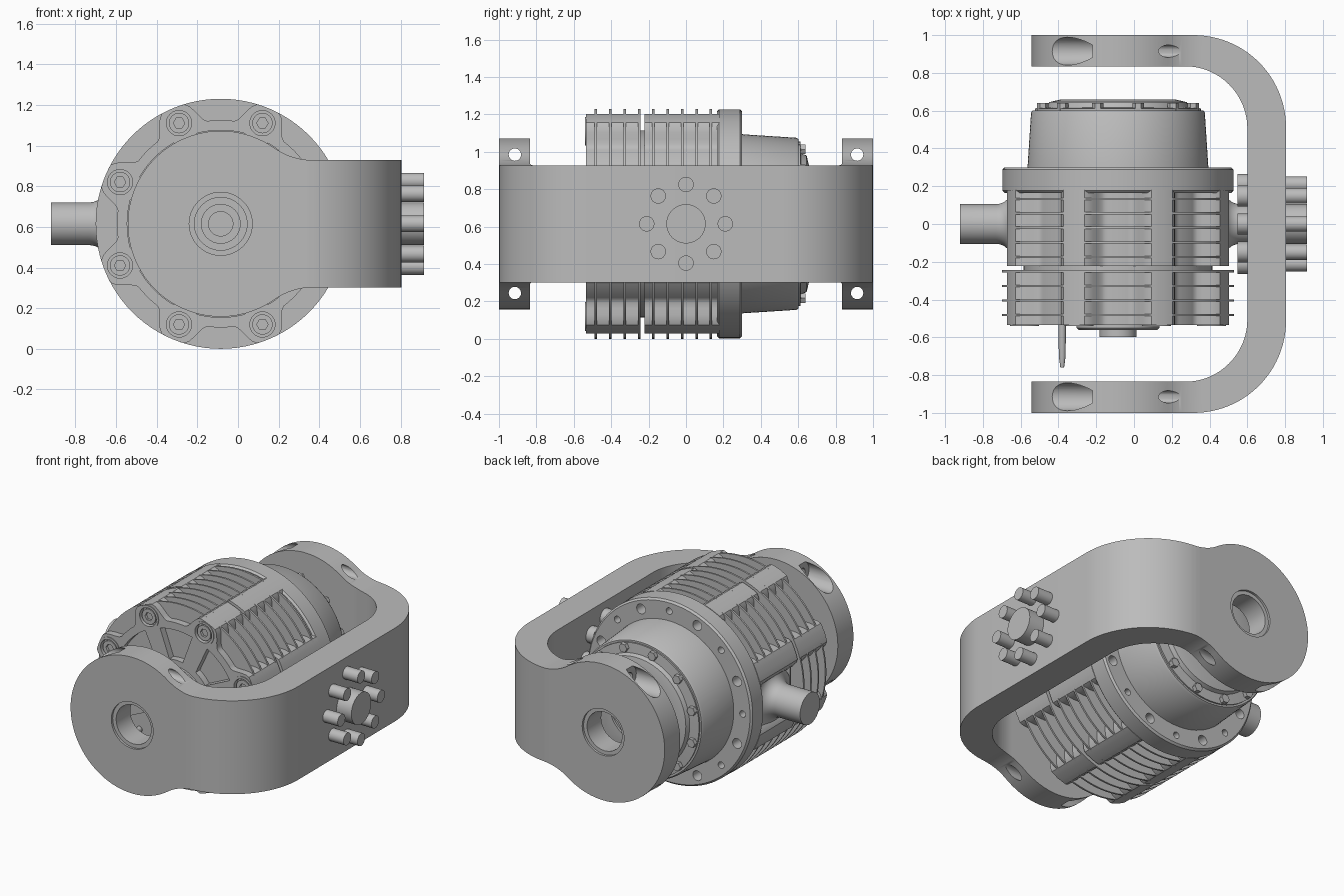
import bpy, bmesh
from math import pi, sin, cos, radians, hypot

if "Cube" in bpy.data.objects:
    bpy.data.objects.remove(bpy.data.objects["Cube"])

AX, AZ = -0.085, 0.615      # motor axis, running along y
R = 0.615                   # largest motor radius
grey = bpy.data.materials.new("cast_grey")
grey.use_nodes = True
COLOUR = (0.5, 0.5, 0.5, 1)
grey.diffuse_color = COLOUR
grey.node_tree.nodes["Principled BSDF"].inputs["Base Color"].default_value = COLOUR
parts = []

PLACE = {"x": lambda u, v, w: (w, u, v),
         "y": lambda u, v, w: (u, w, v),
         "z": lambda u, v, w: (u, v, w)}


def stack(name, rings, axis="y"):
    """Closed solid from equal-length cross-sections [(points, position)]."""
    bm = bmesh.new()
    loops = [[bm.verts.new(PLACE[axis](u, v, w)) for u, v in pts] for pts, w in rings]
    n = len(loops[0])
    for a, b in zip(loops, loops[1:]):
        for i in range(n):
            j = (i + 1) % n
            bm.faces.new((a[i], a[j], b[j], b[i]))
    bm.faces.new(loops[0])
    bm.faces.new(loops[-1][::-1])
    bmesh.ops.recalc_face_normals(bm, faces=bm.faces)
    me = bpy.data.meshes.new(name)
    bm.to_mesh(me)
    bm.free()
    me.materials.append(grey)
    ob = bpy.data.objects.new(name, me)
    bpy.context.collection.objects.link(ob)
    parts.append(ob)
    return ob


def arc(cx, cy, r, a0, a1, n=24):
    return [(cx + r * cos(radians(a0 + (a1 - a0) * i / n)),
             cy + r * sin(radians(a0 + (a1 - a0) * i / n))) for i in range(n + 1)]


def circle(cx, cy, r, n=48):
    return arc(cx, cy, r, 0, 360, n)[:-1]


def lathe(name, profile, axis="y", centre=(AX, AZ), n=64):
    """Turned part from (radius, position) pairs."""
    return stack(name, [(circle(*centre, r, n), w) for r, w in profile], axis)


def rod(name, r, w0, w1, axis="y", centre=(AX, AZ), n=32):
    return lathe(name, [(r, w0), (r, w1)], axis, centre, n)


def polar(r, deg):
    return AX + r * cos(radians(deg)), AZ + r * sin(radians(deg))


def combine(ob, tools, operation="DIFFERENCE"):
    for t in tools:
        m = ob.modifiers.new("cut", "BOOLEAN")
        m.operation, m.solver, m.object = operation, "EXACT", t
    bpy.context.view_layer.update()
    dg = bpy.context.evaluated_depsgraph_get()
    me = bpy.data.meshes.new_from_object(ob.evaluated_get(dg))
    ob.modifiers.clear()
    ob.data = me
    for t in tools:
        parts.remove(t)
        bpy.data.objects.remove(t)


# Yoke: U shape from above, trimmed to the side outline of round ends and a band
outer = [(-0.7, -1)] + arc(0.315, -0.51, 0.49, -90, 0) + arc(0.315, 0.51, 0.49, 0, 90) + [(-0.7, 1)]
inner = [(-0.7, 0.835)] + arc(0.27, 0.505, 0.33, 90, 0) + arc(0.27, -0.505, 0.33, 0, -90) + [(-0.7, -0.835)]
yoke = stack("yoke", [(outer + inner, 0), (outer + inner, 1.23)], "z")
FX, FZ = AX + 0.455, 0.646       # fillet between round end and band
upper = [(1, AZ + 0.313)] + arc(FX, AZ + FZ, 0.333, 270, 234.8, 12)
lower = arc(FX, AZ - FZ, 0.333, 125.2, 90, 12) + [(1, AZ - 0.313)]
side = upper + arc(AX, AZ, 0.457, 54.8, 305.2, 64)[1:-1] + lower
combine(yoke, [stack("side_outline", [(side, -1.2), (side, 1.2)])], "INTERSECT")
cutters = [rod("bore", 0.13, -1.2, 1.2)]
for s in (-1, 1):
    cutters.append(lathe("bore_lip", [(0.155, s * 0.985), (0.155, s * 1.1)]))
    for dz in (-0.37, 0.37):
        spot = (s * 0.915, AZ + dz)
        cutters.append(rod("clamp_hole", 0.033, -0.4, 0.4, "x", spot))
        cutters.append(rod("clamp_counterbore", 0.074, -0.7, -0.22, "x", spot))
combine(yoke, cutters)


# Motor body: eight lobes with hollows between, crossed by thin cooling fins
def lobed(n=192):
    pts = []
    for i in range(n):
        a = 360 * i / n
        off = abs((a % 45) - 22.5)
        t = min(max((15 - off) / 10, 0), 1)
        pts.append(polar(0.51 + (R - 0.51) * t * t * (3 - 2 * t), a))
    return pts


def fin(name, y, trimmed):
    pts = []
    for i in range(96):
        a = 360 * i / 96
        r = min(R, 0.568 / max(abs(cos(radians(a))), 0.01)) if trimmed else R
        pts.append(polar(r, a))
    stack(name, [(pts, y - 0.006), (pts, y + 0.006)])


front_body = stack("front_body", [(lobed(), -0.535), (lobed(), -0.245)])
stack("rear_body", [(lobed(), -0.222), (lobed(), 0.18)])
rod("body_joint", 0.5, -0.26, -0.21, n=64)
for y in (-0.482, -0.405, -0.328, -0.25):
    fin("front_fin", y, False)
for y in (-0.175, -0.098, -0.02, 0.057, 0.132):
    fin("rear_fin", y, True)

# Front face: bolt bosses, counterbores and pockets between the spokes
combine(front_body, [rod("boss", 0.077, -0.54, -0.42, centre=polar(0.536, 22.5 + 45 * k))
                     for k in range(8)], "UNION")
cutters = []
for k in range(8):
    cutters.append(rod("bolt_hole", 0.062, -0.6, -0.505, centre=polar(0.536, 22.5 + 45 * k)))
    a = 45 * k
    pocket = arc(AX, AZ, 0.46, a - 15, a + 15, 10) + arc(AX, AZ, 0.26, a + 11, a - 11, 10)
    cutters.append(stack("pocket", [(pocket, -0.6), (pocket, -0.49)]))
combine(front_body, cutters)
for k in range(8):
    c = polar(0.536, 22.5 + 45 * k)
    head = rod("front_bolt", 0.05, -0.532, -0.5, centre=c)
    combine(head, [rod("hex_socket", 0.028, -0.6, -0.515, centre=c, n=6)])
hub = lathe("front_hub", [(0.22, -0.5), (0.22, -0.55), (0.21, -0.56)])
combine(hub, [rod("hub_recess", 0.16, -0.7, -0.53)])
shaft = rod("front_shaft", 0.098, -0.597, -0.5)
combine(shaft, [rod("shaft_recess", 0.06, -0.7, -0.57)])
lathe("locating_pin", [(0.02, -0.5), (0.018, -0.7), (0.01, -0.76)], centre=(-0.38, 0.32), n=16)

# Rear flange with a ring of alternating holes
flange = lathe("rear_flange", [(0.6, 0.165), (0.612, 0.177), (0.612, 0.288), (0.6, 0.3)], n=96)
combine(flange, [rod("flange_hole", 0.033 if k % 2 else 0.022, 0.22, 0.4,
                     centre=polar(0.545, 22.5 * k), n=20) for k in range(16)])

# Tapered gear housing and its bolted cap
lathe("gear_housing", [(0.482, 0.28), (0.478, 0.31), (0.46, 0.59), (0.452, 0.602)], n=96)
cap = lathe("rear_cap", [(0.44, 0.59), (0.44, 0.612), (0.375, 0.618), (0.365, 0.645), (0.3, 0.66)], n=96)
combine(cap, [rod("cap_recess", 0.19, 0.645, 0.8, n=48)])
axle = rod("rear_axle", 0.12, 0.6, 0.66)
combine(axle, [rod("axle_hole", 0.035, 0.62, 0.8)])
for k in range(12):
    rod("cap_bolt", 0.03, 0.595, 0.64, centre=polar(0.412, 15 + 30 * k), n=6)

# Side trunnions with flared roots; the left one passes through the yoke
for s, tip in ((-1, -0.92), (1, 0.915)):
    root = AX + s * 0.5
    flare = [(0.19, root)]
    for i in range(9):
        a = pi / 2 * i / 8
        flare.append((0.185 - 0.08 * sin(a), AX + s * (0.645 - 0.08 * cos(a))))
    lathe("left_trunnion" if s > 0 else "right_trunnion", flare + [(0.105, tip)], "x", (0, AZ), 48)

# Ring of mounting pins through the yoke
for k in range(8):
    c = (0.21 * cos(pi / 4 * k), AZ + 0.21 * sin(pi / 4 * k))
    rod("mounting_pin", 0.041, 0.6, 0.915, "x", c, 24)
    rod("mounting_head", 0.055, 0.548, 0.61, "x", c, 24)

# Smooth shading with crisp edges
bpy.ops.object.select_all(action="DESELECT")
for ob in parts:
    ob.select_set(True)
bpy.context.view_layer.objects.active = parts[0]
bpy.ops.object.shade_smooth_by_angle(angle=radians(30))
